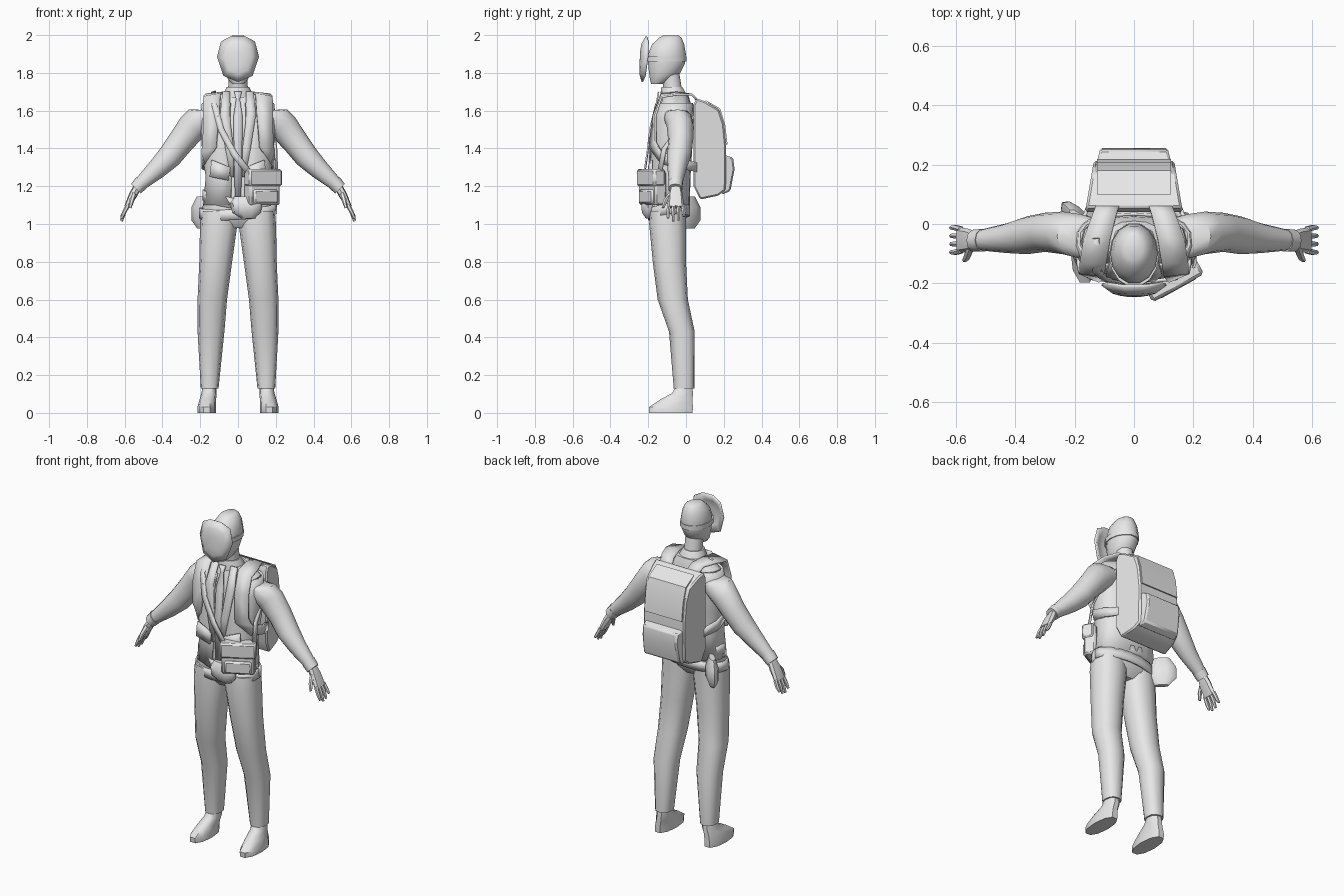
import bpy, bmesh, math
from mathutils import Vector

cube = bpy.data.objects.get("Cube")
if cube:
    bpy.data.objects.remove(cube, do_unlink=True)

# Single flat colour
GREY = bpy.data.materials.new("light grey")
GREY.use_nodes = True
GREY.diffuse_color = (0.8, 0.8, 0.8, 1)
GREY.node_tree.nodes["Principled BSDF"].inputs["Base Color"].default_value = (0.8, 0.8, 0.8, 1)


def finish(name, bm, mirror=False, solid=0, bevel=0, angle=40):
    bmesh.ops.recalc_face_normals(bm, faces=bm.faces)
    me = bpy.data.meshes.new(name)
    bm.to_mesh(me)
    bm.free()
    ob = bpy.data.objects.new(name, me)
    bpy.context.collection.objects.link(ob)
    me.materials.append(GREY)
    bpy.ops.object.select_all(action='DESELECT')
    ob.select_set(True)
    bpy.context.view_layer.objects.active = ob
    bpy.ops.object.shade_smooth_by_angle(angle=math.radians(angle))
    if solid:
        m = ob.modifiers.new("thickness", 'SOLIDIFY')
        m.thickness, m.offset = solid, 0
    if bevel:
        m = ob.modifiers.new("soft edges", 'BEVEL')
        m.width, m.segments = bevel, 1
    if mirror:
        m = ob.modifiers.new("other side", 'MIRROR')
        m.use_axis[0] = True
    return ob


def skin(bm, rows, closed):
    for r, s in zip(rows, rows[1:]):
        n = len(r)
        for i in range(n if closed else n - 1):
            j = (i + 1) % n
            bm.faces.new((r[i], r[j], s[j], s[i]))


def loft(name, rings, n=12, power=1.0, start=0, span=360, **kw):
    """Rings are (x, y, z, half width, half depth, tilt about y in degrees)."""
    bm = bmesh.new()
    closed = span == 360
    rows = []
    for x, y, z, ra, rb, *tilt in rings:
        t = math.radians(tilt[0]) if tilt else 0
        row = []
        for i in range(n):
            a = math.radians(start + span * i / (n if closed else n - 1))
            c = math.copysign(abs(math.cos(a)) ** power, math.cos(a)) * ra
            s = math.copysign(abs(math.sin(a)) ** power, math.sin(a)) * rb
            row.append(bm.verts.new((x + c * math.cos(t), y + s, z + c * math.sin(t))))
        rows.append(row)
    skin(bm, rows, closed)
    if closed:
        bm.faces.new(rows[0])
        bm.faces.new(rows[-1])
    return finish(name, bm, **kw)


def ribbon(name, pts, thick=0.012, **kw):
    """Points are (position, half width vector)."""
    bm = bmesh.new()
    rows = [[bm.verts.new(Vector(p) - Vector(w)), bm.verts.new(Vector(p) + Vector(w))] for p, w in pts]
    skin(bm, rows, False)
    return finish(name, bm, solid=thick, **kw)


def side_profile(name, pts, half_width, **kw):
    """Extrudes a (y, z) outline sideways; half_width depends on y."""
    bm = bmesh.new()
    rows = [[bm.verts.new((s * half_width(y), y, z)) for y, z in pts] for s in (-1, 1)]
    skin(bm, rows, True)
    for r in rows:
        bm.faces.new(r)
    return finish(name, bm, **kw)


def box(name, loc, size, rot=0, bevel=0.01):
    bm = bmesh.new()
    bmesh.ops.create_cube(bm, size=1)
    bmesh.ops.scale(bm, vec=size, verts=bm.verts)
    ob = finish(name, bm, bevel=bevel)
    ob.location = loc
    ob.rotation_euler.z = math.radians(rot)
    return ob


# Trousers and shoes
loft("trouser_legs", [(.15, -.01, .13, .047, .055), (.143, -.022, .43, .071, .068),
                      (.136, -.07, .6, .078, .08), (.118, -.088, .8, .087, .088),
                      (.102, -.097, 1.0, .099, .098), (.1, -.095, 1.07, .095, .095)], 12, .85, mirror=True)
loft("hips", [(0, -.095, .98, .07, .06), (0, -.095, 1.02, .17, .09),
              (0, -.093, 1.07, .193, .1), (0, -.09, 1.14, .175, .098)], 14, .8)
loft("shoes", [(.166, -.08, 0, .049, .12), (.166, -.08, .03, .049, .122), (.16, -.052, .07, .044, .09),
               (.153, -.018, .105, .04, .058), (.15, -.01, .15, .037, .042)], 10, .9, mirror=True)

# Shirt, collar and tie
TORSO = [(0, -.09, 1.1, .168, .097), (0, -.085, 1.25, .155, .096), (0, -.08, 1.4, .175, .1),
         (0, -.065, 1.55, .185, .098), (0, -.055, 1.64, .175, .08)]
loft("shirt", TORSO + [(0, -.055, 1.69, .09, .065)], 16, .8)
loft("collar", [(0, -.065, 1.67, .083, .075), (0, -.068, 1.695, .075, .07), (0, -.075, 1.725, .06, .058)], 10)
ribbon("tie", [((0, -.145, 1.7), (.02, 0, 0)), ((0, -.152, 1.66), (.01, 0, 0)),
               ((0, -.172, 1.57), (.024, 0, 0)), ((0, -.188, 1.4), (.022, 0, 0)),
               ((0, -.188, 1.14), (.016, 0, 0))], .008)

# Vest shell, open at the front, with lapels
loft("vest", [(x, y, z, a + .012, b + .008) for x, y, z, a, b in TORSO], 19, .8, -82, 344, solid=.01)
ribbon("lapels", [((.062, -.125, 1.7), (.02, 0, 0)), ((.07, -.17, 1.58), (.025, 0, 0)),
                  ((.045, -.19, 1.4), (.022, 0, 0)), ((.03, -.192, 1.25), (.008, 0, 0))], mirror=True)
ribbon("vest_pockets", [((.09, -.19, 1.32), (.05, .006, .02)), ((.1, -.187, 1.24), (.05, .006, .01))], mirror=True)

# Sleeves, cuffs and hands
loft("sleeves", [(.12, -.05, 1.59, .085, .065, 10), (.18, -.042, 1.56, .092, .075, 30),
                 (.24, -.03, 1.515, .08, .072, 42), (.30, -.028, 1.44, .071, .066, 43),
                 (.36, -.038, 1.36, .065, .064, 42), (.43, -.048, 1.29, .053, .05, 47),
                 (.53, -.055, 1.2, .034, .033, 48)], 12, mirror=True)
loft("cuffs", [(.51, -.055, 1.22, .04, .04, 48), (.54, -.056, 1.187, .036, .038, 45)], 10, mirror=True)
loft("palms", [(.53, -.055, 1.2, .022, .026, 40), (.555, -.055, 1.155, .022, .038, 30),
               (.588, -.055, 1.09, .015, .044, 27)], 8, .8, mirror=True)
for i, tip in enumerate((1.03, 1.015, 1.02, 1.04)):
    y = -.09 + .024 * i
    out = -.055 + (y + .055) * 1.15
    loft(f"fingers_{i + 1}", [(.583, y, 1.1, .012, .011, 27), (.603, out, 1.06, .011, .01, 25),
                              (.617, out, tip, .007, .007, 20)], 6, mirror=True)
loft("thumbs", [(.55, -.075, 1.165, .015, .016, 25), (.562, -.108, 1.125, .013, .014, 20),
                (.572, -.122, 1.085, .008, .008, 15)], 6, mirror=True)

# Neck, head and headband
loft("neck", [(0, -.065, 1.66, .058, .052), (0, -.075, 1.75, .05, .05), (0, -.09, 1.81, .052, .055)], 10)
loft("head", [(0, -.155, 1.74, .03, .03), (0, -.132, 1.765, .052, .06), (0, -.113, 1.8, .067, .085),
              (0, -.103, 1.85, .077, .1), (0, -.1, 1.9, .08, .102), (0, -.095, 1.95, .07, .088),
              (0, -.083, 1.985, .05, .062), (0, -.08, 1.998, .03, .042)], 14)
loft("headband", [(0, -.105, 1.86, .083, .11), (0, -.104, 1.888, .084, .109)], 14)

# Bowed face shield
bm = bmesh.new()
half = [(.035, 1.993), (.088, 1.965), (.108, 1.885), (.075, 1.785)]
outline = [(0, 1.753)] + [(-x, z) for x, z in half[::-1]] + half
rows = []
for k in (1, .65, .3):
    row = []
    for x, z in outline:
        x, z = x * k, 1.875 + (z - 1.875) * k
        row.append(bm.verts.new((x, -.242 + 2.2 * x * x + .9 * max(0, z - 1.85) ** 2 + .012 * (k == 1), z)))
    rows.append(row)
skin(bm, rows, True)
bm.faces.new(rows[-1])
finish("face_shield", bm, solid=.01)

# Backpack with flap, pocket and shoulder straps
side_profile("backpack", [(.04, 1.63), (.055, 1.665), (.1, 1.65), (.175, 1.605), (.2, 1.53),
                          (.213, 1.4), (.21, 1.18), (.17, 1.15), (.075, 1.13), (.04, 1.2)],
             lambda y: .165 - (y - .04) * .17, bevel=.008)
side_profile("backpack_flap", [(.1, 1.658), (.18, 1.612), (.207, 1.53), (.22, 1.42), (.212, 1.42),
                               (.195, 1.53), (.17, 1.6)], lambda y: .125)
side_profile("backpack_pocket", [(.19, 1.37), (.25, 1.35), (.257, 1.29), (.235, 1.175), (.19, 1.155)],
             lambda y: .13 - (y - .19) * .25, bevel=.008)
ribbon("backpack_straps", [((.08, .085, 1.63), (.038, 0, 0)), ((.1, .03, 1.685), (.04, 0, 0)),
                           ((.125, -.05, 1.69), (.045, 0, -.005)), ((.138, -.13, 1.68), (.045, 0, -.008)),
                           ((.142, -.168, 1.57), (.042, .005, 0)), ((.15, -.178, 1.42), (.035, .015, .015)),
                           ((.18, -.13, 1.35), (.01, 0, .03)), ((.188, -.03, 1.32), (0, 0, .028)),
                           ((.155, .06, 1.3), (0, 0, .025))], mirror=True)

# Shoulder bag and its strap
bag = (.128, -.177)
box("shoulder_bag", (*bag, 1.19), (.185, .07, .18), 29)
box("shoulder_bag_flap", (bag[0] + .005, bag[1] - .009, 1.245), (.198, .07, .09), 29)
box("shoulder_bag_pocket", (bag[0] + .016, bag[1] - .028, 1.145), (.15, .03, .075), 29)
ribbon("bag_strap_front", [((-.13, -.05, 1.7), (.012, 0, .004)), ((-.125, -.16, 1.63), (.014, 0, .004)),
                           ((-.09, -.19, 1.5), (.015, 0, .006)), ((-.02, -.205, 1.37), (.014, 0, .01)),
                           ((.06, -.22, 1.27), (.012, 0, .012))], .008)
ribbon("bag_strap_side", [((.205, -.14, 1.27), (.004, .012, 0)), ((.2, -.115, 1.4), (.004, .012, 0)),
                          ((.185, -.02, 1.52), (.004, .012, 0)), ((.14, .045, 1.58), (.008, 0, .012))], .008)

# Slung belts
for name, z0, slope, rx, ry in (("waist_belt", 1.125, -.16, .182, .106), ("hip_belt", 1.07, .06, .2, .108)):
    pts = []
    for i in range(19):
        a = math.tau * i / 18
        x, y = rx * math.cos(a), -.09 + ry * math.sin(a)
        pts.append(((x, y, z0 + slope * x - .02 * max(0, -math.sin(a))), (0, 0, .028)))
    ribbon(name, pts)

# Front pouch and round hip pouch
loft("front_pouch", [(.05, -.195, 1.03, .035, .018), (.045, -.2, 1.06, .075, .035),
                     (.045, -.2, 1.11, .085, .038), (.05, -.195, 1.145, .07, .02)], 10, .8)
pouch = loft("hip_pouch", [(0, 0, -.085, .04, .015), (0, 0, -.04, .082, .032),
                           (0, 0, .03, .08, .032), (0, 0, .085, .045, .016)], 10, .9)
pouch.location = (-.185, .015, 1.06)
pouch.rotation_euler.z = math.radians(-45)
